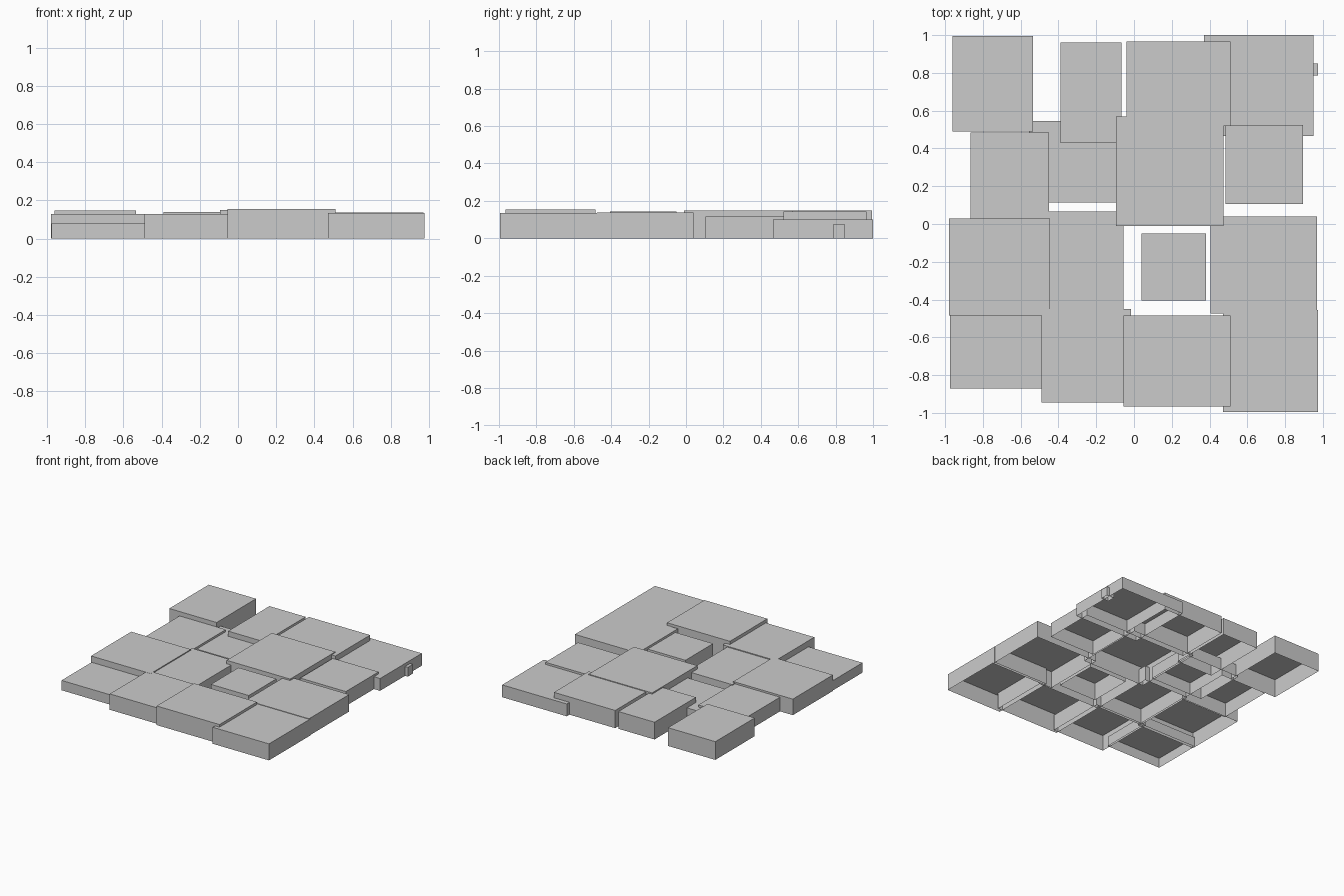
import bpy, bmesh

if "Cube" in bpy.data.objects:
    bpy.data.objects.remove(bpy.data.objects["Cube"])


def open_box(name, x0, x1, y0, y1, h):
    """Box shell standing on z = 0 with no bottom face."""
    bm = bmesh.new()
    bmesh.ops.create_cube(bm, size=1)
    for v in bm.verts:
        v.co = (x0 if v.co.x < 0 else x1, y0 if v.co.y < 0 else y1, 0 if v.co.z < 0 else h)
    bm.normal_update()
    bottom = [f for f in bm.faces if f.normal.z < -0.5]
    bmesh.ops.delete(bm, geom=bottom, context='FACES_ONLY')
    me = bpy.data.meshes.new(name)
    bm.to_mesh(me)
    bm.free()
    bpy.context.collection.objects.link(bpy.data.objects.new(name, me))


# Four rows of slabs from back to front, each left to right: x0, x1, y0, y1, height
rows = {
    "back": [(-.96, -.535, .49, .995, .148), (-.39, -.065, .43, .96, .14),
             (-.04, .51, .52, .965, .144), (.37, .95, .465, 1.0, .10)],
    "mid_back": [(-.865, -.45, .02, .485, .115), (-.555, -.08, .115, .545, .098),
                 (-.095, .475, -.01, .57, .15), (.485, .895, .105, .525, .117)],
    "mid_front": [(-.98, -.445, -.485, .03, .13), (-.46, -.055, -.47, .065, .122),
                  (.04, .38, -.405, -.05, .142), (.405, .97, -.475, .04, .138)],
    "front": [(-.975, -.475, -.87, -.46, .08), (-.49, -.015, -.945, -.45, .129),
              (-.055, .51, -.965, -.485, .155), (.47, .975, -.995, -.455, .134)],
}
for row, slabs in rows.items():
    for i, s in enumerate(slabs):
        open_box(f"{row}_slab_{i + 1}", *s)

# Small block poking out of the back right slab
open_box("small_block", .91, .975, .785, .85, .075)
